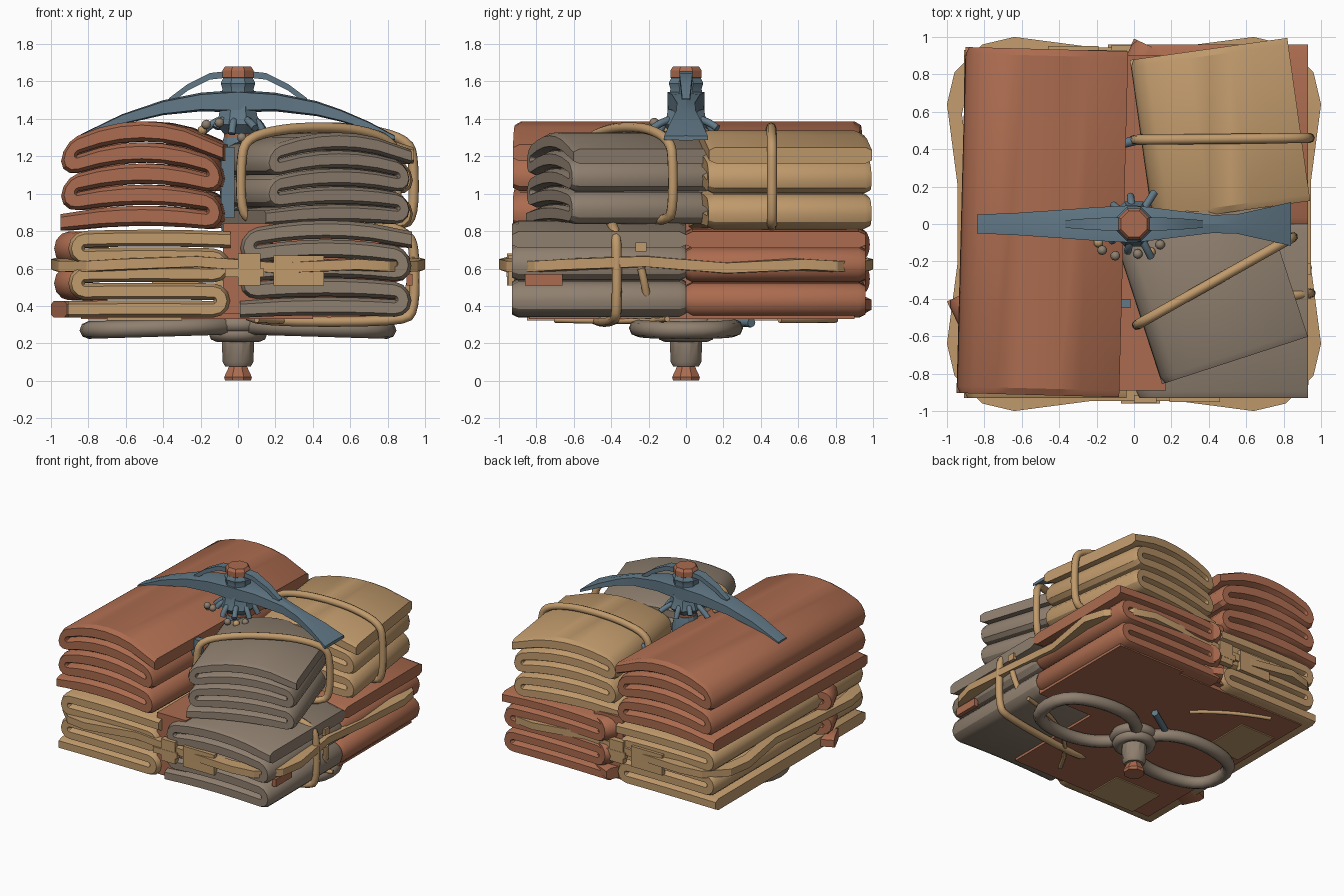
import bpy, bmesh, math
from mathutils import Vector, Matrix

if "Cube" in bpy.data.objects:
    bpy.data.objects.remove(bpy.data.objects["Cube"])

def mat(name, c):
    m = bpy.data.materials.new(name)
    m.diffuse_color = (*c, 1)
    m.use_nodes = True
    m.node_tree.nodes["Principled BSDF"].inputs["Base Color"].default_value = m.diffuse_color
    return m
RUST = mat("rust_red", (0.41, 0.148, 0.078))
TAN = mat("tan", (0.53, 0.325, 0.15))
GREY = mat("warm_grey", (0.275, 0.215, 0.16))
SLATE = mat("slate_blue", (0.12, 0.19, 0.24))

def finish(name, bm, m, angle=28):
    bmesh.ops.recalc_face_normals(bm, faces=bm.faces)
    me = bpy.data.meshes.new(name)
    bm.to_mesh(me)
    bm.free()
    me.materials.append(m)
    ob = bpy.data.objects.new(name, me)
    bpy.context.collection.objects.link(ob)
    bpy.context.view_layer.objects.active = ob
    ob.select_set(True)
    bpy.ops.object.shade_smooth_by_angle(angle=math.radians(angle))
    ob.select_set(False)
    return ob

def loft(name, rings, m, closed=False, angle=28):
    """Skin a list of equal-length rings of points."""
    bm = bmesh.new()
    vs = [[bm.verts.new(p) for p in r] for r in rings]
    n, k = len(vs), len(vs[0])
    for i in range(n if closed else n - 1):
        a, b = vs[i], vs[(i + 1) % n]
        for j in range(k):
            bm.faces.new((a[j], a[(j + 1) % k], b[(j + 1) % k], b[j]))
    if not closed:
        bm.faces.new(vs[0])
        bm.faces.new(vs[-1][::-1])
    return finish(name, bm, m, angle)

def turned(name, prof, m, sides=12):
    """Lathe (radius, z) pairs about the z axis."""
    t = [math.tau * (j + .5) / sides for j in range(sides)]
    return loft(name, [[(r * math.cos(a), r * math.sin(a), z) for a in t] for r, z in prof], m)

def box(name, lo, hi, m):
    bm = bmesh.new()
    lo, hi = Vector(lo), Vector(hi)
    M = Matrix.Translation((lo + hi) / 2) @ Matrix.Diagonal((*(hi - lo), 1))
    bmesh.ops.create_cube(bm, size=1, matrix=M)
    return finish(name, bm, m)

def tube(name, pts, r, m, closed=False, smooth=True):
    """Round rope through points."""
    cu = bpy.data.curves.new(name, 'CURVE')
    cu.dimensions = '3D'
    cu.bevel_depth, cu.bevel_resolution, cu.use_fill_caps = r, 2, True
    sp = cu.splines.new('NURBS' if smooth else 'POLY')
    sp.points.add(len(pts) - 1)
    for p, q in zip(sp.points, pts):
        p.co = (*q, 1)
    sp.use_cyclic_u = closed
    if smooth:
        sp.order_u, sp.use_endpoint_u, sp.resolution_u = 3, not closed, 4
    tmp = bpy.data.objects.new(name + "_tmp", cu)
    bpy.context.collection.objects.link(tmp)
    me = bpy.data.meshes.new_from_object(tmp.evaluated_get(bpy.context.evaluated_depsgraph_get()))
    bpy.data.objects.remove(tmp)
    bm = bmesh.new()
    bm.from_mesh(me)
    return finish(name, bm, m, 50)

def folded_cloth(name, cx, cy, w, length, z0, z1, m, rot=0, arch=.1, layers=5):
    """Serpentine ribbon of cloth, folded in x-z and extruded along y."""
    p = (z1 - arch - z0) / layers
    t, half = p * .95, w / 2 - p
    path = []
    for i in range(layers):
        zc, s = z0 + p * (i + .5), (-1) ** i
        path += [(-s * half * (1 - k / 3), zc) for k in range(7)]
        if i < layers - 1:
            path += [(s * (half + p * .5 * math.sin(a)), zc + p * .5 * (1 - math.cos(a)))
                     for a in (math.pi * k / 6 for k in range(1, 6))]
    # stretch the two loose ends out to the full width
    path[0] = (path[0][0] * (w / 2) / half, path[0][1])
    path[-1] = (path[-1][0] * (w / 2) / half, path[-1][1])

    def place(x, y, z):
        f = (z - z0) / (z1 - arch - z0)
        z += arch * (.2 + .8 * f) * (1 - min(1, abs(2 * x / w)) ** 2)
        c, s = math.cos(math.radians(rot)), math.sin(math.radians(rot))
        return (cx + x * c - y * s, cy + x * s + y * c, z)
    e = length / 2
    ends = [(-e, .62), (-e + .035, 1), (e - .035, 1), (e, .62)]   # soft rounded cloth ends
    rings = []
    for i, (x, z) in enumerate(path):
        a, b = path[max(i - 1, 0)], path[min(i + 1, len(path) - 1)]
        d = Vector((b[0] - a[0], b[1] - a[1])).normalized()
        ring = []
        for sg, ys in ((1, ends), (-1, ends[::-1])):
            for y, k in ys:
                o = sg * t / 2 * k
                ring.append(place(x - d.y * o, y, z + d.x * o))
        rings.append(ring)
    return loft(name, rings, m)

# Folded bundles: lower layer, then upper layer
folded_cloth("lower_left_cloth", -.475, 0, .87, 1.86, .335, .81, TAN, 0, .01)
folded_cloth("lower_front_cloth", .47, -.465, .92, .93, .335, .86, GREY, 0, .06)
folded_cloth("lower_back_cloth", .47, .48, .92, .96, .335, .82, RUST, 0, .02)
folded_cloth("upper_left_cloth", -.49, .01, .87, 1.85, .8, 1.39, RUST, -1.5, .125)
folded_cloth("upper_front_cloth", .41, -.33, .82, .84, .83, 1.33, GREY, 18, .09)
folded_cloth("upper_back_cloth", .46, .5, .85, .88, .8, 1.34, TAN, 8, .09)

# Rust lining: core between bundles, base sheet, poking tongues
box("core_cloth", (-.08, -.89, .36), (.17, .9, .84), RUST)
box("base_sheet", (-.84, -.84, .33), (.4, .86, .365), RUST)
box("base_sheet_corner", (.3, .0, .33), (.88, .9, .365), RUST)
box("base_patch_left", (-.8, .2, .322), (-.5, .6, .34), TAN)
box("base_patch_front", (-.7, -.85, .322), (-.3, -.55, .34), TAN)
folded_cloth("left_tongue", -.84, -.45, .26, .2, .335, .8, RUST, 25, 0)
folded_cloth("back_tongue", .04, .84, .2, .24, .36, .82, RUST, -25, 0)

# Wide belt around the lower layer
quarter = [(1, .64), (.96, .81), (.81, .96), (.64, 1), (.22, .945), (-.22, .945)]
ring = []
for q in range(4):
    c, s = round(math.cos(q * math.pi / 2)), round(math.sin(q * math.pi / 2))
    ring += [(x * c - y * s, x * s + y * c) for x, y in quarter]
zs = [.62, .61, .61, .62, .635, .60]
loops = []
for i, (x, y) in enumerate(ring):
    z, k = zs[i % 6], .92
    loops.append([(x, y, z - .025), (x, y, z + .03), (x * k, y * k, z + .035), (x * k, y * k, z - .03)])
loft("belt", loops, TAN, True)

# Buckles and tags on the belt, front and back
for s, nm in ((1, "front"), (-1, "back")):
    y = -.935 * s
    def plate(part, x0, x1, z0, z1, th):
        box(nm + part, (min(x0 * s, x1 * s), y - th, z0), (max(x0 * s, x1 * s), y + th, z1), TAN)
    plate("_buckle", .0, .12, .51, .68, .022)
    plate("_buckle_bar", -.07, .14, .555, .6, .024)
    plate("_tag", .19, .46, .51, .67, .018)
box("right_stud", (.92, -.27, .69), (.945, -.21, .74), TAN)
box("right_tab", (.9, -.86, .51), (.932, -.66, .57), RUST)

# Ties around single bundles
def tie(name, a, b, z0, z1, r=.027):
    pts = []
    for u, z in ((0, z0 + .06), (0, z1 - .17), (.03, z1 - .05), (.25, z1), (.5, z1 + .012), (.75, z1),
                 (.97, z1 - .06), (1, z1 - .17), (1, z0 + .06), (.93, z0), (.07, z0)):
        pts.append((a[0] + (b[0] - a[0]) * u, a[1] + (b[1] - a[1]) * u, z))
    return tube(name, pts, r, TAN, True)
tie("upper_back_tie", (.0, .45), (.94, .46), .82, 1.345)
tie("upper_front_tie", (.015, -.54), (.85, -.07), .85, 1.345)
tie("lower_front_tie", (.03, -.5), (.945, -.37), .315, .85)
tube("lower_right_tie", [(.88, -.2, .4), (.93, -.22, .52), (.93, -.24, .6)], .022, TAN)
tube("under_cord_a", [(.1, -.7, .325), (.35, -.2, .31), (.9, -.1, .33)], .015, TAN)
tube("under_cord_b", [(-.1, .5, .325), (-.3, .7, .32), (-.6, .8, .325)], .015, TAN)

# Pick handle, running through the whole pile
turned("handle_tip", [(.075, 0), (.08, .02), (.05, .08), (.07, .11)], RUST, 8)
turned("handle_grip", [(.07, .075), (.085, .1), (.09, .22), (.085, .45), (.08, .9)], GREY)
turned("handle_sleeve", [(.09, .8), (.1, .85), (.1, 1.22), (.08, 1.3)], SLATE)
turned("handle_collar", [(.07, 1.2), (.08, 1.36)], RUST)
turned("head_socket", [(.08, 1.32), (.13, 1.37), (.11, 1.42), (.1, 1.5), (.09, 1.56), (.1, 1.59), (.08, 1.63)], SLATE, 8)
turned("handle_cap", [(.07, 1.55), (.075, 1.61), (.09, 1.62), (.09, 1.66), (.075, 1.68)], RUST, 8)

# Pick blade: x, top z, thickness, half width
blade = [(-.84, 1.318, .025, .05), (-.62, 1.425, .055, .06), (-.4, 1.5, .08, .075), (-.2, 1.54, .1, .09),
         (0, 1.555, .12, .1), (.2, 1.54, .1, .075), (.42, 1.495, .08, .048), (.55, 1.45, .065, .052),
         (.7, 1.385, .045, .085), (.84, 1.31, .025, .117)]
loft("pick_blade", [[(x, -h, z - t * .9), (x, -h, z - t * .1), (x, 0, z), (x, h, z - t * .1),
                     (x, h, z - t * .9), (x, 0, z - t)] for x, z, t, h in blade], SLATE, angle=15)
for s, nm in ((1, "right"), (-1, "left")):
    brace = [(.06, 1.655, .035), (.15, 1.645, .035), (.27, 1.585, .028), (.37, 1.51, .02)]
    loft(nm + "_brace", [[(s * x, -h, z - .035), (s * x, -h, z), (s * x, h, z), (s * x, h, z - .035)]
                         for x, z, h in brace], SLATE)

# Spikes and pebbles below the pick head
for i in range(9):
    a = math.tau * i / 9 + .3
    c, s, L = math.cos(a), math.sin(a), .15 + .05 * (i % 3 == 1)
    tube("spike_%d" % i, [(c * .06, s * .06, 1.4), (c * .12, s * .12, 1.4), (c * L, s * L, 1.32 + .03 * (i % 2))], .02, SLATE)
for i, (x, y, z, m) in enumerate([(-.17, -.14, 1.37, GREY), (-.19, -.1, 1.34, TAN), (.02, -.16, 1.3, GREY),
                                  (.09, -.15, 1.3, TAN), (.14, -.11, 1.31, GREY), (-.1, -.17, 1.38, GREY)]):
    bm = bmesh.new()
    bmesh.ops.create_icosphere(bm, subdivisions=2, radius=.026, matrix=Matrix.Translation((x, y, z)))
    finish("pebble_%d" % i, bm, m, 50)
# Slate bars wedged in the gap between the upper bundles
tube("back_pin", [(-.06, .43, 1.18), (.06, .46, 1.2)], .025, SLATE, smooth=False)
box("front_bar", (-.09, -.45, .87), (-.02, -.4, 1.25), SLATE)
tube("under_pin", [(.1, .35, .31), (-.12, .2, .32)], .025, SLATE, smooth=False)

# Grey rope bow under the pile
for s, nm in ((1, "right"), (-1, "left")):
    outline = [(.02, -.06), (.2, -.24), (.5, -.27), (.8, -.17), (.8, .17), (.5, .27), (.2, .24), (.02, .06)]
    tube(nm + "_rope_loop", [(s * x, y, .295 - .03 * x) for x, y in outline], .047, GREY, True)
for i, (r, z) in enumerate(((.14, .3), (.12, .25))):
    tube("rope_knot_%d" % i, [(r * math.cos(k * math.pi / 5), r * math.sin(k * math.pi / 5), z) for k in range(10)],
         .042, GREY, True)
